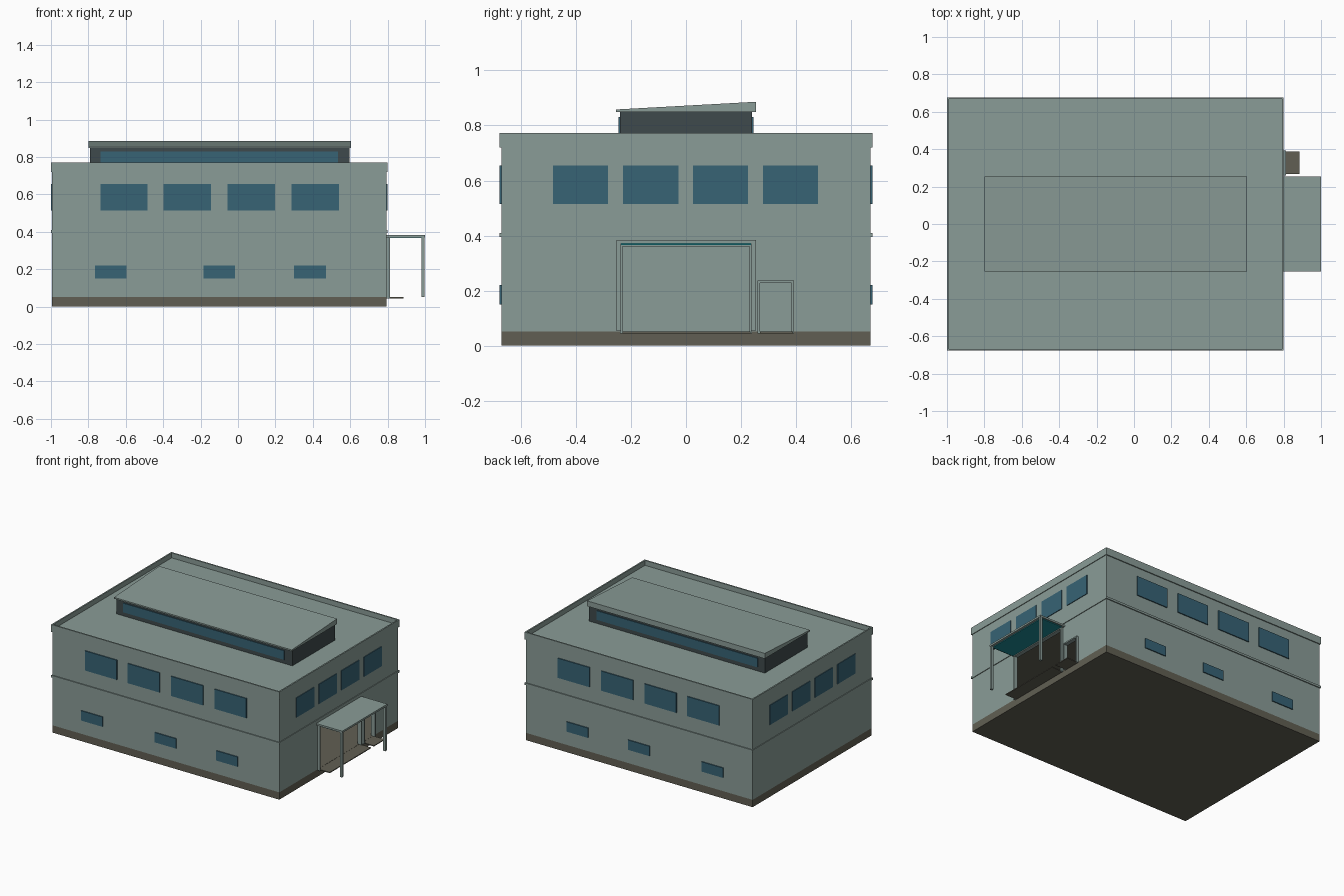
import bpy
import bmesh

cube = bpy.data.objects.get("Cube")
if cube:
    bpy.data.objects.remove(cube, do_unlink=True)


def material(name, rgb):
    lin = [((c / 255 + 0.055) / 1.055) ** 2.4 for c in rgb] + [1.0]
    m = bpy.data.materials.new(name)
    m.use_nodes = True
    m.diffuse_color = lin
    m.node_tree.nodes["Principled BSDF"].inputs["Base Color"].default_value = lin
    return m


GREY = material("grey_green_wall", (138, 156, 151))
OLIVE = material("olive_base", (97, 95, 83))
GLASS = material("blue_glass", (55, 99, 117))
DARK = material("dark_slate", (62, 74, 76))
TEAL = material("teal_soffit", (30, 140, 150))


def boxes(name, mat, parts):
    """One object from boxes given as (x range, y range, z range)."""
    bm = bmesh.new()
    for xs, ys, zs in parts:
        made = bmesh.ops.create_cube(bm, size=1)["verts"]
        for v in made:
            v.co = [r[0] if c < 0 else r[1] for c, r in zip(v.co, (xs, ys, zs))]
    mesh = bpy.data.meshes.new(name)
    bm.to_mesh(mesh)
    bm.free()
    mesh.materials.append(mat)
    obj = bpy.data.objects.new(name, mesh)
    bpy.context.collection.objects.link(obj)
    return obj


def ring(x0, x1, y, t, zs):
    """Four boxes around a rectangle, t thick."""
    return [((x0, x1), (-y, t - y), zs), ((x0, x1), (y - t, y), zs),
            ((x0, x0 + t), (t - y, y - t), zs), ((x1 - t, x1), (t - y, y - t), zs)]


# Main extents
X0, X1, Y = -0.995, 0.795, 0.67
T = 0.012
FLOOR, TOP = 0.052, 0.73
BIG, SMALL = (-0.23, 0.23, 0.36), (0.268, 0.383, 0.228)

# Base slab, which is also the inside floor, and the storey slab
boxes("base_slab", OLIVE, [((X0, X1), (-Y, Y), (0, FLOOR))])
boxes("upper_floor", OLIVE, [((X0 + T, X1 - T), (T - Y, Y - T), (0.39, 0.405))])

# Walls, with two open doorways on the right side
walls = ring(X0, X1, Y, T, (FLOOR, TOP))[:3]
xs = (X1 - T, X1)
walls += [(xs, (T - Y, BIG[0]), (FLOOR, TOP)),
          (xs, (BIG[0], BIG[1]), (BIG[2], TOP)),
          (xs, (BIG[1], SMALL[0]), (FLOOR, TOP)),
          (xs, (SMALL[0], SMALL[1]), (SMALL[2], TOP)),
          (xs, (SMALL[1], Y - T), (FLOOR, TOP))]
boxes("walls", GREY, walls)

# Roof, parapet and string course
boxes("roof_deck", GREY, [((X0 + 0.005, X1 - 0.005), (-0.666, 0.666), (0.722, 0.737))])
boxes("parapet", GREY, ring(-1, 0.8, 0.677, 0.01, (0.72, 0.772)))
boxes("string_course", GREY, ring(-1, 0.8, 0.677, 0.01, (0.395, 0.41)))

# Windows on all four sides
upper, lower = (0.515, 0.655), (0.15, 0.22)
long_side = [((x, x + 0.252), upper) for x in (-0.735, -0.397, -0.055, 0.287)]
long_side += [((x, x + 0.17), lower) for x in (-0.765, -0.185, 0.3)]
for side, ys in (("front", (-0.677, -0.665)), ("back", (0.665, 0.677))):
    boxes(side + "_windows", GLASS, [(x, ys, z) for x, z in long_side])
for side, xs in (("right", (0.79, 0.8)), ("left", (-1, -0.99))):
    boxes(side + "_windows", GLASS,
          [(xs, (y, y + 0.2), upper) for y in (-0.483, -0.228, 0.026, 0.28)])

# Rooftop skylight house with a sloped cover
boxes("skylight_house", DARK, [((-0.79, 0.597), (-0.24, 0.24), (0.73, 0.85))])
boxes("skylight_windows", GLASS,
      [((-0.735, 0.535), ys, (0.765, 0.83)) for ys in ((-0.245, -0.238), (0.238, 0.245))])
cover = boxes("skylight_cover", GREY, [((-0.8, 0.603), (-0.255, 0.255), (0.848, 0.858))])
for v in cover.data.vertices:
    if v.co.y > 0 and v.co.z > 0.85:
        v.co.z = 0.886

# Door frames and thresholds
for name, (y0, y1, z1) in (("big_door", BIG), ("small_door", SMALL)):
    w, xs, zs = 0.009, (X1 - T, 0.813), (0.045, z1)
    boxes(name + "_frame", GREY, [(xs, (y0 - w, y0), zs), (xs, (y1, y1 + w), zs),
                                  (xs, (y0 - w, y1 + w), (z1, z1 + w))])
    boxes(name + "_step", OLIVE, [((X1, 0.885), (y0, y1 + 0.005), (0.045, 0.051))])

# Entrance canopy on two posts
boxes("canopy", GREY, [((X1, 1), (-0.253, 0.255), (0.371, 0.384))])
boxes("canopy_soffit", TEAL, [((0.813, 0.982), (-0.245, 0.245), (0.366, 0.371))])
boxes("canopy_posts", GREY,
      [((0.98, 0.997), ys, (0.053, 0.371)) for ys in ((-0.253, -0.236), (0.236, 0.253))])
